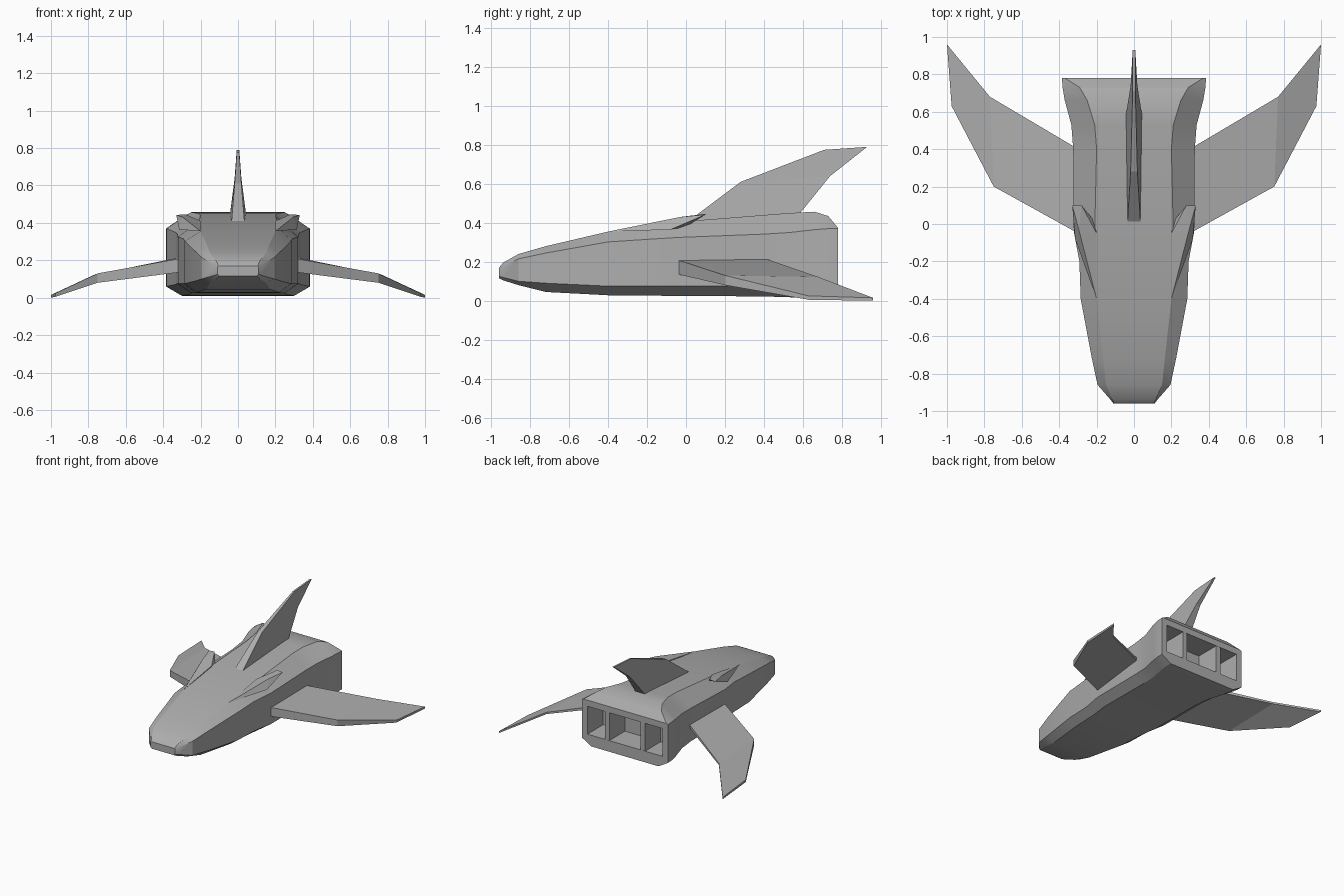
import bpy, bmesh
from mathutils import Vector

if "Cube" in bpy.data.objects:
    bpy.data.objects.remove(bpy.data.objects["Cube"], do_unlink=True)

COLOUR = (0.42, 0.42, 0.42, 1)
grey = bpy.data.materials.new("hull_grey")
grey.use_nodes = True
grey.diffuse_color = COLOUR
grey.node_tree.nodes["Principled BSDF"].inputs["Base Color"].default_value = COLOUR


def finish(name, bm, smooth=None, mirror=False):
    bmesh.ops.recalc_face_normals(bm, faces=bm.faces)
    mesh = bpy.data.meshes.new(name)
    bm.to_mesh(mesh)
    bm.free()
    mesh.materials.append(grey)
    obj = bpy.data.objects.new(name, mesh)
    bpy.context.collection.objects.link(obj)
    if mirror:
        obj.modifiers.new("mirror", 'MIRROR')
    if smooth:
        bpy.ops.object.select_all(action='DESELECT')
        obj.select_set(True)
        bpy.context.view_layer.objects.active = obj
        bpy.ops.object.shade_smooth_by_angle(angle=smooth)
    return obj


def loft(name, rings, **options):
    """Skin a row of equal-length rings and cap both ends."""
    bm = bmesh.new()
    loops = [[bm.verts.new(p) for p in ring] for ring in rings]
    for a, b in zip(loops, loops[1:]):
        n = len(a)
        for i in range(n):
            j = (i + 1) % n
            bm.faces.new((a[i], a[j], b[j], b[i]))
    bm.faces.new(loops[0])
    bm.faces.new(loops[-1])
    return finish(name, bm, **options)


def section(y, bz, bw, lz, w, hz, tw, tz):
    """Eight-sided hull section: floor, lower chine, upper chine, deck."""
    half = [(bw, bz), (w, lz), (w, hz), (tw, tz)]
    return [(x, y, z) for x, z in half] + [(-x, y, z) for x, z in reversed(half)]


# Hull, running nose to tail and then back into the engine recess
hull = [
    (-0.96, 0.115, 0.10, 0.125, 0.11, 0.165, 0.105, 0.17),
    (-0.94, 0.105, 0.11, 0.12, 0.125, 0.175, 0.115, 0.195),
    (-0.86, 0.08, 0.15, 0.10, 0.195, 0.215, 0.15, 0.24),
    (-0.72, 0.045, 0.17, 0.09, 0.225, 0.245, 0.165, 0.28),
    (-0.40, 0.028, 0.22, 0.075, 0.285, 0.302, 0.20, 0.355),
    (-0.20, 0.026, 0.23, 0.075, 0.292, 0.315, 0.215, 0.38),
    (-0.04, 0.025, 0.25, 0.075, 0.322, 0.325, 0.21, 0.405),
    (0.40, 0.022, 0.25, 0.075, 0.325, 0.342, 0.20, 0.44),
    (0.53, 0.018, 0.26, 0.07, 0.335, 0.35, 0.21, 0.45),
    (0.66, 0.012, 0.29, 0.063, 0.37, 0.365, 0.25, 0.457),
    (0.73, 0.01, 0.30, 0.06, 0.382, 0.37, 0.29, 0.435),
    (0.78, 0.01, 0.30, 0.06, 0.385, 0.37, 0.37, 0.375),
    (0.78, 0.10, 0.20, 0.10, 0.335, 0.325, 0.20, 0.325),
    (0.58, 0.10, 0.20, 0.10, 0.335, 0.325, 0.20, 0.325),
]
loft("hull", [section(*s) for s in hull], smooth=0.45)

# Upright walls splitting the engine recess into three bays
x0, x1 = 0.14, 0.18
loft("bay_dividers",
     [[(x0, y, 0.09), (x1, y, 0.09), (x1, y, 0.335), (x0, y, 0.335)]
      for y in (0.57, 0.779)], mirror=True)

# Swept wings: leading and trailing edges at root, bend and tip
wing = [
    # leading (x, y, top, bottom), trailing (x, y, top, bottom)
    ((0.28, -0.06, 0.215, 0.14), (0.28, 0.39, 0.222, 0.195)),
    ((0.75, 0.20, 0.13, 0.08), (0.77, 0.68, 0.122, 0.108)),
    ((0.975, 0.63, 0.025, 0.005), (1.0, 0.96, 0.015, 0.0)),
]
loft("wings",
     [[(lx, ly, lt), (tx, ty, tt), (tx, ty, tb), (lx, ly, lb)]
      for (lx, ly, lt, lb), (tx, ty, tt, tb) in wing], mirror=True)

# Tail fin: front and rear edges with half thickness, from root to tip
fin = [
    ((0.0, 0.40, 0.035), (0.57, 0.43, 0.045)),
    ((0.28, 0.61, 0.018), (0.74, 0.64, 0.018)),
    ((0.71, 0.775, 0.007), (0.93, 0.79, 0.007)),
]
loft("tail_fin",
     [[(fw, fy, fz), (rw, ry, rz), (-rw, ry, rz), (-fw, fy, fz)]
      for (fy, fz, fw), (ry, rz, rw) in fin])

# Upturned shoulder strakes beside the front of the fin
bm = bmesh.new()
for p in ((0.20, -0.40, 0.355), (0.295, -0.03, 0.43), (0.33, 0.10, 0.442),
          (0.28, 0.10, 0.446), (0.20, -0.05, 0.41), (0.315, -0.08, 0.365),
          (0.20, 0.0, 0.38)):
    bm.verts.new(Vector(p))
hull_result = bmesh.ops.convex_hull(bm, input=bm.verts)
bmesh.ops.delete(bm, geom=[v for v in bm.verts if not v.link_faces], context='VERTS')
finish("shoulder_strakes", bm, mirror=True)
